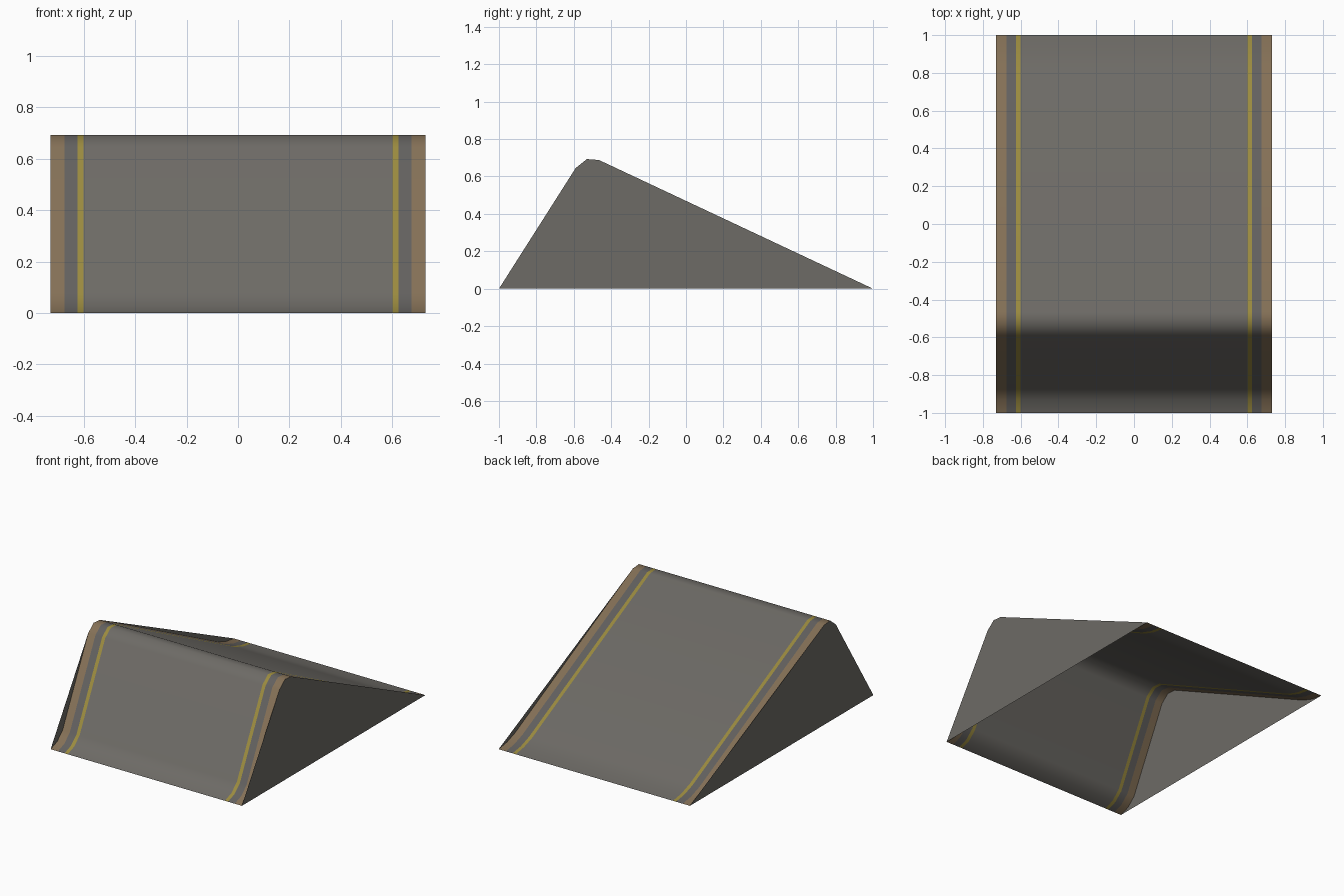
import bpy, bmesh, math

if "Cube" in bpy.data.objects:
    bpy.data.objects.remove(bpy.data.objects["Cube"])

def material(name, rgb):
    m = bpy.data.materials.new(name)
    m.diffuse_color = (*rgb, 1)
    m.use_nodes = True
    m.node_tree.nodes["Principled BSDF"].inputs["Base Color"].default_value = m.diffuse_color
    return m

asphalt = material("asphalt grey", (0.155, 0.147, 0.133))
brown = material("edge brown", (0.235, 0.165, 0.095))
dark = material("shoulder grey", (0.125, 0.12, 0.115))
yellow = material("line yellow", (0.33, 0.26, 0.05))

# Side profile of the ramp (y, z)
profile = [(-1, 0), (-0.93, 0.025), (-0.87, 0.08), (-0.59, 0.645), (-0.53, 0.693),
           (-0.465, 0.688), (0.82, 0.045), (0.91, 0.014), (1, 0)]

def finish(name, bm, mats):
    mesh = bpy.data.meshes.new(name)
    bm.to_mesh(mesh)
    bm.free()
    for m in mats:
        mesh.materials.append(m)
    ob = bpy.data.objects.new(name, mesh)
    bpy.context.collection.objects.link(ob)
    return ob

# Road sheet: profile swept across x, one column per painted stripe
half = [(0.73, 1), (0.675, 2), (0.624, 3), (0.6, 0)]
xs = [-x for x, _ in half] + [x for x, _ in reversed(half)]
stripes = [1, 2, 3, 0, 3, 2, 1]
bm = bmesh.new()
cols = [[bm.verts.new((x, y, z)) for y, z in profile] for x in xs]
for a, b, s in zip(cols, cols[1:], stripes):
    for i in range(len(profile) - 1):
        f = bm.faces.new((a[i], b[i], b[i + 1], a[i + 1]))
        f.material_index = s
road = finish("ramp_road_surface", bm, [asphalt, brown, dark, yellow])
bpy.context.view_layer.objects.active = road
road.select_set(True)
bpy.ops.object.shade_smooth_by_angle(angle=math.radians(50))

# Flat side walls, underside left open
for name, x in (("left_wall", -0.73), ("right_wall", 0.73)):
    bm = bmesh.new()
    vs = [bm.verts.new((x, y, z)) for y, z in profile]
    if x > 0:
        vs.reverse()
    bm.faces.new(vs)
    bmesh.ops.triangulate(bm, faces=bm.faces[:])
    finish(name, bm, [asphalt])
